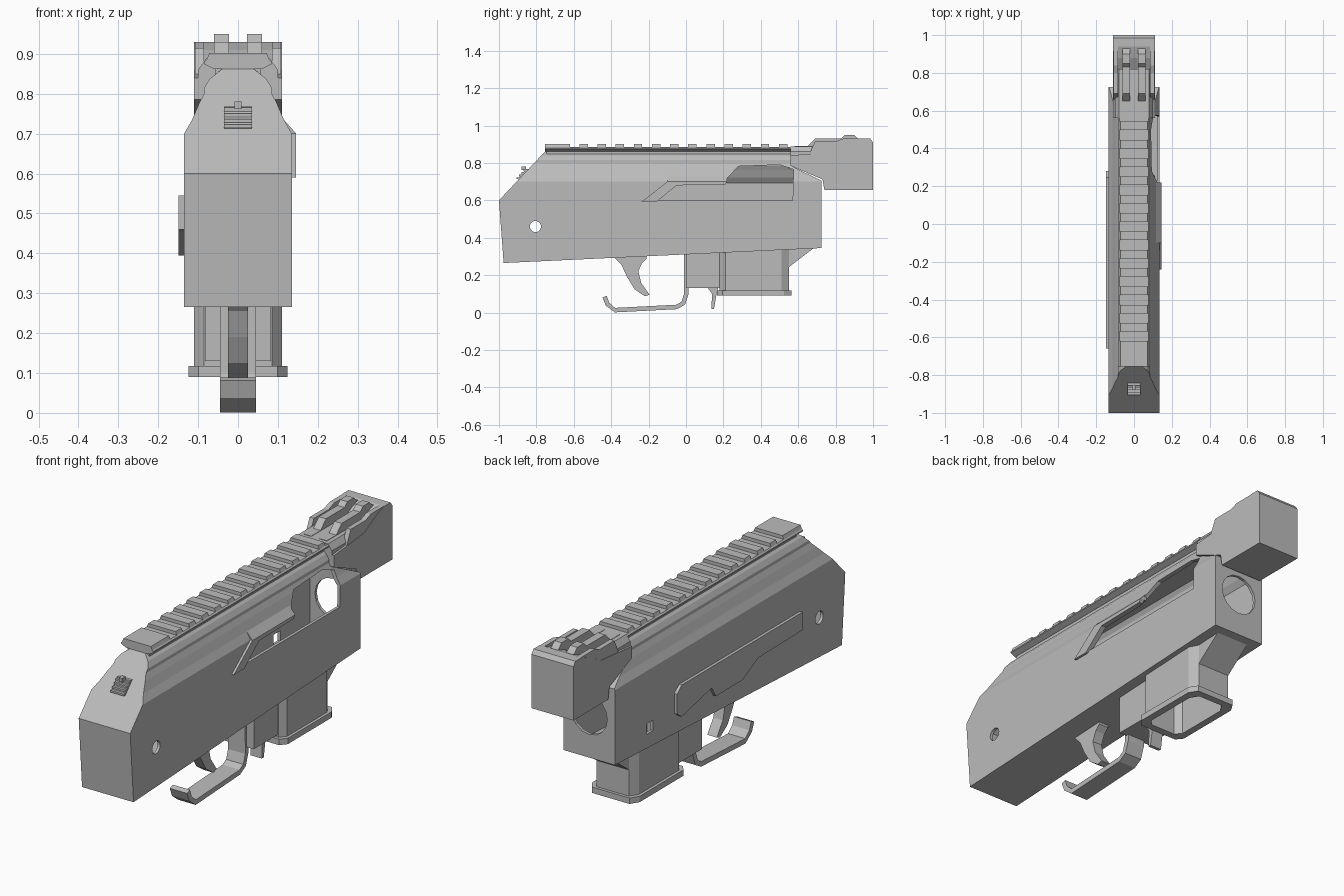
import bpy, bmesh
from math import cos, sin, tau
from mathutils import Vector

if "Cube" in bpy.data.objects:
    bpy.data.objects.remove(bpy.data.objects["Cube"])

GREY = (0.5, 0.5, 0.5, 1)
mat = bpy.data.materials.new("matte_grey")
mat.use_nodes = True
mat.diffuse_color = GREY
mat.node_tree.nodes["Principled BSDF"].inputs["Base Color"].default_value = GREY


def finish(name, bm):
    bmesh.ops.recalc_face_normals(bm, faces=bm.faces)
    me = bpy.data.meshes.new(name)
    bm.to_mesh(me)
    bm.free()
    me.materials.append(mat)
    ob = bpy.data.objects.new(name, me)
    bpy.context.collection.objects.link(ob)
    return ob


def prism_bm(pts, axis, a, b):
    """Extrude a 2D outline along an axis from a to b."""
    place = {"x": lambda u, v, w: (w, u, v),
             "y": lambda u, v, w: (u, w, v),
             "z": lambda u, v, w: (u, v, w)}[axis]
    bm = bmesh.new()
    face = bm.faces.new([bm.verts.new(place(u, v, a)) for u, v in pts])
    new = bmesh.ops.extrude_face_region(bm, geom=[face])["geom"]
    step = Vector(place(0, 0, b - a))
    bmesh.ops.translate(bm, vec=step, verts=[g for g in new if isinstance(g, bmesh.types.BMVert)])
    return bm


def prism(name, pts, axis, a, b):
    return finish(name, prism_bm(pts, axis, a, b))


def box(name, x0, x1, y0, y1, z0, z1):
    return prism(name, [(x0, y0), (x1, y0), (x1, y1), (x0, y1)], "z", z0, z1)


def disc(u, v, r, n):
    return [(u + r * cos(tau * i / n), v + r * sin(tau * i / n)) for i in range(n)]


def mirrored(half):
    return half + [(-u, v) for u, v in reversed(half) if u > 0]


def cut(ob, cutters):
    """Subtract each cutter from the part, then discard the cutters."""
    for c in cutters:
        c.hide_render = True
        mod = ob.modifiers.new("cut", "BOOLEAN")
        mod.operation, mod.solver, mod.object = "DIFFERENCE", "EXACT", c
    bpy.context.view_layer.update()
    graph = bpy.context.evaluated_depsgraph_get()
    mesh = bpy.data.meshes.new_from_object(ob.evaluated_get(graph))
    ob.modifiers.clear()
    ob.data = mesh
    for c in cutters:
        bpy.data.objects.remove(c)


def ribbon(path, t):
    """Outline of a flat strip of thickness t that follows a path."""
    pts = [Vector(p) for p in path]
    left, right = [], []
    for i, p in enumerate(pts):
        d = (pts[min(i + 1, len(pts) - 1)] - pts[max(i - 1, 0)]).normalized()
        n = Vector((-d.y, d.x)) * t / 2
        left.append(tuple(p + n))
        right.append(tuple(p - n))
    return left + right[::-1]


# Receiver: domed section, trimmed by sloping planes
SECTION = [(0.135, 0.1), (0.135, 0.70), (0.115, 0.735), (0.098, 0.775), (0.085, 0.80),
           (0.085, 0.815), (0.07, 0.838), (0.04, 0.862), (0.015, 0.87)]
TRIMS = [((-1, 0.6), (-0.27, 0.255)), ((-1, 0.6), (-0.335, -0.025)), ((-0.975, 0.265), (0.08, -1.7))]


def receiver_shape(name, t):
    half = [(max(x - t, 0.004), z - (t if z > 0.72 else t / 2)) for x, z in SECTION]
    bm = prism_bm(mirrored(half), "y", -1.1, 0.725 - t)
    for (y, z), (ny, nz) in TRIMS:
        n = Vector((0, ny, nz)).normalized()
        bmesh.ops.bisect_plane(bm, geom=bm.verts[:] + bm.edges[:] + bm.faces[:],
                               plane_co=Vector((0, y, z)) - n * t, plane_no=n, clear_outer=True)
        bmesh.ops.holes_fill(bm, edges=bm.edges[:], sides=0)
    return finish(name, bm)


def rear_step(name, t):
    return prism(name, [(0.56 - t, 1), (0.56 - t, 0.785 - t), (0.725, 0.705 - t), (0.9, 0.705 - t), (0.9, 1)],
                 "x", -0.3, 0.3)


receiver = receiver_shape("receiver", 0)
cavity = receiver_shape("cavity", 0.014)
cut(cavity, [rear_step("cavity_step", 0.014)])
PORT = [(-0.15, 0.60), (0.57, 0.60), (0.575, 0.765), (0.50, 0.79), (0.28, 0.782), (0.19, 0.685), (-0.05, 0.68)]
cut(receiver, [
    rear_step("rear_step", 0),
    cavity,
    prism("port_cutter", PORT, "x", 0.03, 0.3),
    prism("bore_cutter", disc(0, 0.55, 0.095, 16), "y", 0.65, 0.8),
    prism("pin_cutter", disc(-0.805, 0.46, 0.03, 16), "x", -0.3, 0.3),
    box("window_cutter", -0.3, -0.08, 0.44, 0.49, 0.40, 0.45),
    box("well_cutter", -0.095, 0.095, 0.21, 0.52, 0.2, 0.42),
])

# Raised lip around the ejection slot
prism("slot_lip", [(-0.24, 0.59), (-0.16, 0.59), (-0.05, 0.68), (0.21, 0.685), (0.22, 0.70), (-0.10, 0.70)],
      "x", 0.125, 0.146)
prism("slot_lip_slope", [(0.146, 0.70), (0.112, 0.738), (0.112, 0.70)], "y", -0.10, 0.22)

# Side plate with notched lower edge
prism("side_plate", [(-0.66, 0.545), (-0.66, 0.46), (-0.33, 0.455), (-0.21, 0.395), (-0.01, 0.395), (0.02, 0.445),
                     (0.245, 0.395), (0.28, 0.42), (0.28, 0.515), (0.245, 0.545)], "x", -0.149, -0.13)

# Top rail: neck, head and cross teeth
box("rail_neck", -0.058, 0.058, -0.745, 0.56, 0.82, 0.875)
prism("rail_head", mirrored([(0.06, 0.862), (0.084, 0.874), (0.084, 0.88), (0.078, 0.886)]), "y", -0.755, 0.56)
TOOTH = mirrored([(0.08, 0.882), (0.072, 0.902)])
prism("rail_tooth_front", TOOTH, "y", -0.755, -0.62)
for i in range(12):
    y = -0.57 + i * 0.097
    prism(f"rail_tooth_{i + 1}", TOOTH, "y", y, y + 0.045)

# Rear sight block with centre step and twin ridges
prism("rear_block", [(0.56, 0.785), (0.73, 0.712), (0.74, 0.655), (1, 0.655), (1, 0.91), (0.985, 0.93),
                     (0.94, 0.93), (0.88, 0.91), (0.79, 0.86), (0.56, 0.84)], "x", -0.11, 0.11)
prism("rear_block_step", mirrored([(0.1, 0.82), (0.1, 0.86), (0.08, 0.888)]), "y", 0.56, 0.82)
for side, name in ((-1, "right"), (1, "left")):
    prism(f"sight_ridge_{name}", [(0.58, 0.85), (0.58, 0.89), (0.65, 0.89), (0.69, 0.93), (0.83, 0.93),
                                  (0.85, 0.95), (0.90, 0.95), (0.92, 0.93), (0.95, 0.92), (0.95, 0.85)],
          "x", side * 0.022, side * 0.06)
    prism(f"sight_wing_{name}", [(0.66, 0.85), (0.69, 0.915), (0.80, 0.915), (0.84, 0.93), (0.95, 0.93), (0.95, 0.85)],
          "x", side * 0.085, side * 0.108)

# Ribbed latch on the front slope
prism("latch", [(-0.86, 0.705), (-0.90, 0.712), (-0.855, 0.768), (-0.83, 0.768)], "x", -0.035, 0.035)
for i in range(4):
    y, z = -0.905 + i * 0.0125, 0.714 + i * 0.014
    box(f"latch_rib_{i + 1}", -0.035, 0.035, y, y + 0.03, z, z + 0.009)
box("latch_pin", -0.009, 0.009, -0.88, -0.855, 0.762, 0.781)

# Magazine well: open tube with chamfered corners and a flange
def well_outline(d):
    return mirrored([(0.085 + d, 0.18 - d), (0.11 + d, 0.21 - d), (0.11 + d, 0.51 + d), (0.085 + d, 0.55 + d)])


well = prism("magazine_well", well_outline(0), "z", 0.10, 0.345)
flange = prism("magazine_flange", well_outline(0.014), "z", 0.09, 0.118)
for part in (well, flange):
    cut(part, [prism("tube_cutter", well_outline(-0.02), "z", 0, 0.5)])
prism("well_rear_brace", [(0.54, 0.35), (0.69, 0.35), (0.54, 0.235)], "x", -0.085, 0.085)
box("well_front_post", -0.083, 0.083, 0, 0.19, 0.13, 0.335)
prism("magazine_catch", [(0.11, 0.14), (0.19, 0.18), (0.165, 0.11), (0.15, 0.02), (0.135, 0.02), (0.14, 0.10)],
      "x", -0.03, 0.03)

# Trigger and guard
prism("trigger", [(-0.38, 0.305), (-0.38, 0.29), (-0.345, 0.255), (-0.315, 0.19), (-0.275, 0.125), (-0.22, 0.087),
                  (-0.195, 0.095), (-0.24, 0.16), (-0.255, 0.22), (-0.235, 0.265), (-0.21, 0.29), (-0.21, 0.31)],
      "x", -0.025, 0.025)
prism("trigger_guard", ribbon([(-0.435, 0.085), (-0.42, 0.045), (-0.38, 0.013), (-0.05, 0.03), (-0.015, 0.05),
                               (0.002, 0.10), (0.002, 0.33)], 0.024), "x", -0.045, 0.045)
